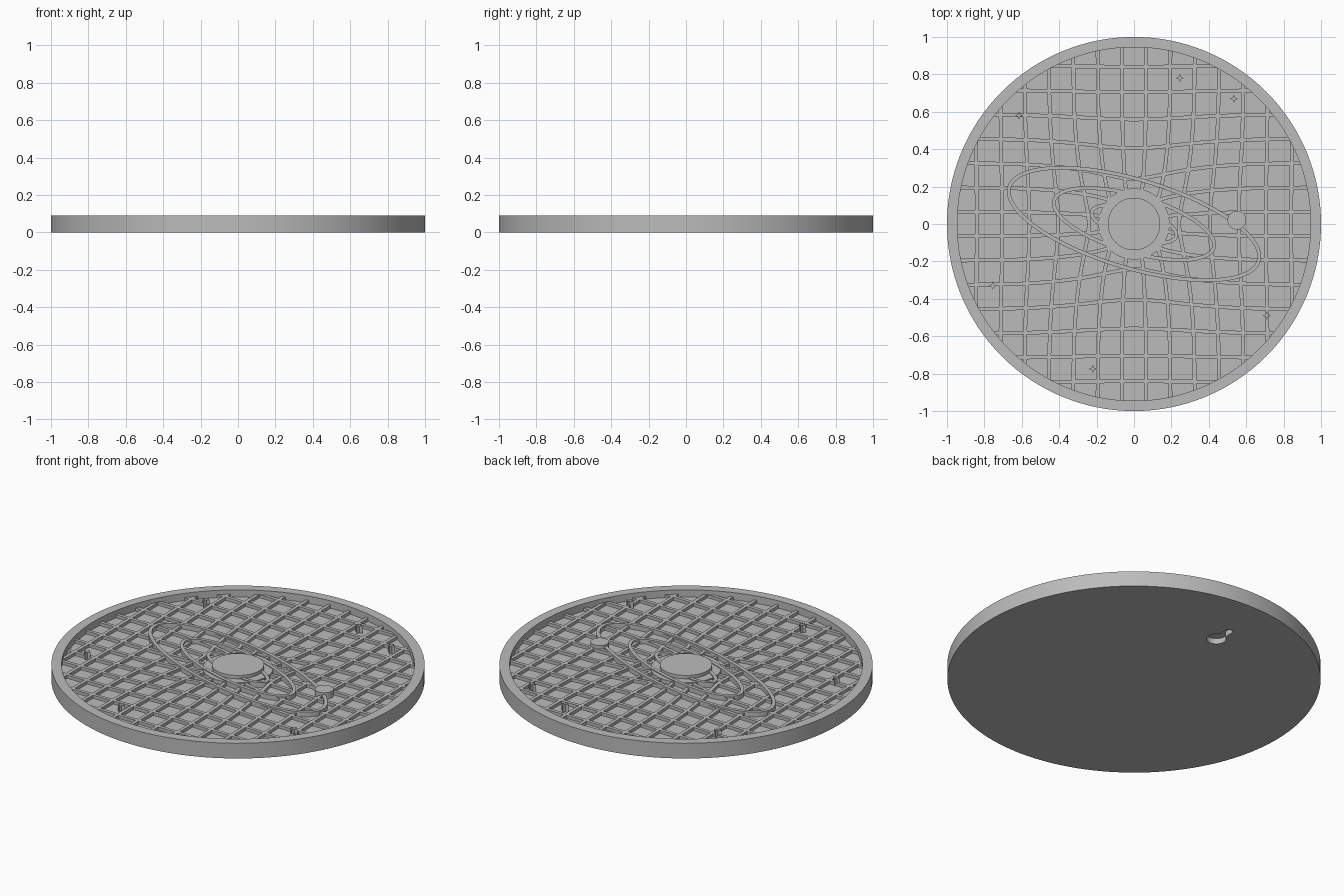
import bpy, bmesh, math
from mathutils import Vector

cube = bpy.data.objects.get("Cube")
if cube:
    bpy.data.objects.remove(cube, do_unlink=True)

GREY = (0.5, 0.5, 0.5, 1)
mat = bpy.data.materials.new("plain grey")
mat.use_nodes = True
mat.diffuse_color = GREY
mat.node_tree.nodes["Principled BSDF"].inputs["Base Color"].default_value = GREY

TOP, FLOOR = 0.09, 0.047
SUNK = FLOOR - 0.005
RIM = 0.055
TILT = math.radians(-16.5)


def finish(name, bm, smooth=True):
    bmesh.ops.recalc_face_normals(bm, faces=bm.faces[:])
    mesh = bpy.data.meshes.new(name)
    bm.to_mesh(mesh)
    bm.free()
    mesh.materials.append(mat)
    ob = bpy.data.objects.new(name, mesh)
    bpy.context.collection.objects.link(ob)
    if smooth:
        bpy.ops.object.select_all(action='DESELECT')
        ob.select_set(True)
        bpy.context.view_layer.objects.active = ob
        bpy.ops.object.shade_smooth_by_angle(angle=math.radians(30))
    return ob


def arc(cx, cy, r, start, end, n):
    """Points along an arc, angles in degrees."""
    angles = [math.radians(start + (end - start) * i / n) for i in range(n + 1)]
    return [(cx + r * math.cos(a), cy + r * math.sin(a)) for a in angles]


def circle(cx, cy, r, n):
    return arc(cx, cy, r, 0, 360, n)[:-1]


def prism(bm, outline, z0, z1):
    """Extrude an outline upward and return its top face."""
    low = [bm.verts.new((x, y, z0)) for x, y in outline]
    high = [bm.verts.new((x, y, z1)) for x, y in outline]
    n = len(outline)
    for i in range(n):
        j = (i + 1) % n
        bm.faces.new((low[i], low[j], high[j], high[i]))
    bm.faces.new(low[::-1])
    return bm.faces.new(high)


def sweep(bm, path, width, z0, z1, closed=False):
    """Run a rectangular section along a flat path."""
    n = len(path)
    rings = []
    for i, p in enumerate(path):
        a = path[(i - 1) % n] if closed else path[max(i - 1, 0)]
        b = path[(i + 1) % n] if closed else path[min(i + 1, n - 1)]
        d = (b - a).normalized()
        side = Vector((-d.y, d.x)) * width / 2
        rings.append([bm.verts.new((*(p + side * s), z))
                      for s, z in ((-1, z0), (1, z0), (1, z1), (-1, z1))])
    for i in range(n if closed else n - 1):
        r, q = rings[i], rings[(i + 1) % n]
        for k in range(4):
            m = (k + 1) % 4
            bm.faces.new((r[k], r[m], q[m], q[k]))
    if not closed:
        bm.faces.new(rings[0])
        bm.faces.new(rings[-1])


# Round plate with a raised rim
bm = bmesh.new()
face = prism(bm, circle(0, 0, 1, 128), 0, TOP)
bmesh.ops.recalc_face_normals(bm, faces=bm.faces[:])
bmesh.ops.inset_region(bm, faces=[face], thickness=RIM)
moved = bmesh.ops.extrude_face_region(bm, geom=[face])["geom"]
bmesh.ops.translate(bm, vec=(0, 0, FLOOR - TOP),
                    verts=[v for v in moved if isinstance(v, bmesh.types.BMVert)])
if face.is_valid:
    bmesh.ops.delete(bm, geom=[face], context='FACES_ONLY')
plate = finish("plate", bm)

# Keyhole hanger pocket cut in the underside
bm = bmesh.new()
hole_x, hole_y = -0.06, 0.615
outline = arc(hole_x, hole_y, 0.053, 115, 425, 28) + arc(hole_x, hole_y + 0.1, 0.022, 0, 180, 12)
prism(bm, outline, -0.02, 0.032)
cutter = finish("keyhole_cutter", bm, smooth=False)
cutter.hide_render = True
cutter.hide_set(True)
cut = plate.modifiers.new("keyhole", 'BOOLEAN')
cut.operation = 'DIFFERENCE'
cut.solver = 'EXACT'
cut.object = cutter


# Grid of bars drawn in towards the middle
def pull(x, y):
    p = Vector((x, y))
    r = max(p.length, 1e-4)
    return p * max(0.05, 1 - 0.14 * math.exp(-(r / 0.45) ** 2) / r)


bm = bmesh.new()
STEPS = 60
for k in range(-7, 7):
    c = 0.13 * (k + 0.5)
    half = math.sqrt(0.955 ** 2 - c * c)
    ts = [half * (2 * i / STEPS - 1) for i in range(STEPS + 1)]
    sweep(bm, [pull(c, t) for t in ts], 0.02, SUNK, 0.065)
    sweep(bm, [pull(t, c) for t in ts], 0.02, SUNK, 0.065)
finish("warped_grid", bm)

# Tilted oval orbits
for name, a in (("inner_orbit", 0.235), ("middle_orbit", 0.445), ("outer_orbit", 0.695)):
    bm = bmesh.new()
    path = []
    for x, y in circle(0, 0, 1, 96):
        v = Vector((a * x, 0.34 * a * y))
        path.append(Vector((v.x * math.cos(TILT) - v.y * math.sin(TILT),
                            v.x * math.sin(TILT) + v.y * math.cos(TILT))))
    sweep(bm, path, 0.02, SUNK, 0.075, closed=True)
    finish(name, bm)

# Central sun with its halo, and one planet
for name, x, y, r, z in (("sun_halo", 0, 0, 0.19, 0.07), ("sun", 0, 0, 0.14, TOP),
                         ("planet", 0.55, 0.02, 0.05, 0.085)):
    bm = bmesh.new()
    prism(bm, circle(x, y, r, 64), SUNK, z)
    finish(name, bm)

# Four-pointed stars
bm = bmesh.new()
for x, y in ((0.245, 0.78), (0.535, 0.67), (-0.615, 0.58),
             (-0.755, -0.33), (0.71, -0.49), (-0.22, -0.775)):
    tips, dips = circle(x, y, 0.022, 8), circle(x, y, 0.009, 8)
    prism(bm, [dips[i] if i % 2 else tips[i] for i in range(8)], SUNK, TOP)
finish("stars", bm, smooth=False)
